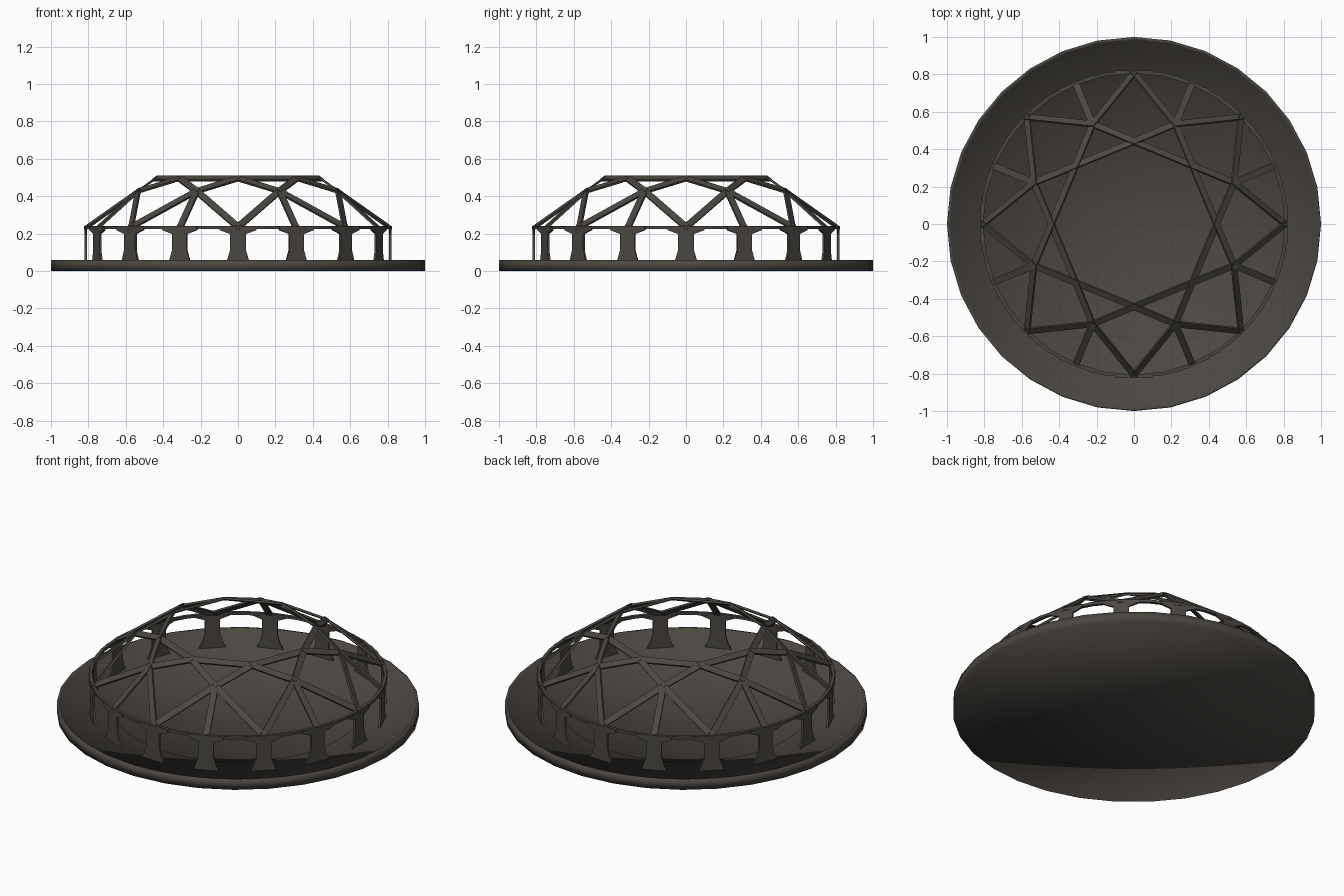
import bpy, bmesh, math
from mathutils import Vector

if "Cube" in bpy.data.objects:
    bpy.data.objects.remove(bpy.data.objects["Cube"])

mat = bpy.data.materials.new("dark_bronze")
mat.diffuse_color = (0.070, 0.062, 0.053, 1)
mat.use_nodes = True
mat.node_tree.nodes["Principled BSDF"].inputs["Base Color"].default_value = mat.diffuse_color


def finish(bm, name, smooth=False):
    bmesh.ops.remove_doubles(bm, verts=bm.verts, dist=1e-5)
    bmesh.ops.recalc_face_normals(bm, faces=bm.faces)
    for f in bm.faces:
        f.smooth = smooth
    me = bpy.data.meshes.new(name)
    bm.to_mesh(me)
    bm.free()
    me.materials.append(mat)
    ob = bpy.data.objects.new(name, me)
    bpy.context.collection.objects.link(ob)
    return ob


def lathe(name, profile, sides, closed=False, smooth=False):
    bm = bmesh.new()
    vs = [bm.verts.new((r, 0, z)) for r, z in profile]
    pairs = list(zip(vs, vs[1:])) + ([(vs[-1], vs[0])] if closed else [])
    edges = [bm.edges.new(p) for p in pairs]
    bmesh.ops.spin(bm, geom=vs + edges, cent=(0, 0, 0), axis=(0, 0, 1),
                   angle=2 * math.pi, steps=sides, use_merge=False)
    return finish(bm, name, smooth)


def polar(r, deg, z):
    a = math.radians(deg)
    return Vector((r * math.cos(a), r * math.sin(a), z))


def prism(bm, front, offset):
    # Extrude a flat outline along an offset
    a = [bm.verts.new(p) for p in front]
    b = [bm.verts.new(p + offset) for p in front]
    bm.faces.new(a)
    bm.faces.new(b[::-1])
    n = len(a)
    for i in range(n):
        j = (i + 1) % n
        bm.faces.new((a[i], b[i], b[j], a[j]))


def bar(bm, p, q, width=0.036, thick=0.012):
    # Flat strut lying along the dome surface
    d = (q - p).normalized()
    m = (p + q) / 2
    out = Vector((m.x, m.y, m.z + 0.1))
    side = d.cross(out).normalized() * width / 2
    nrm = side.cross(d).normalized()
    if nrm.dot(out) < 0:
        nrm = -nrm
    p, q = p - d * 0.008, q + d * 0.008
    prism(bm, [p + side, q + side, q - side, p - side], -nrm * thick)


# Round dished base with a thin lip
lathe("base_dish", [(0, 0), (1, 0), (1, 0.06), (0.985, 0.06), (0.978, 0.035),
                    (0.68, 0.022), (0.672, 0.012), (0, 0.012)], 32, smooth=True)

# Ring beam carrying the dome
lathe("ring_beam", [(0.806, 0.224), (0.824, 0.224), (0.824, 0.24), (0.806, 0.24)],
      32, closed=True)

# Sixteen flared columns
half = [(0.078, 0.02), (0.058, 0.06), (0.043, 0.11), (0.043, 0.198),
        (0.10, 0.219), (0.10, 0.238)]
outline = half + [(-u, z) for u, z in reversed(half)]
bm = bmesh.new()
for k in range(16):
    radial = polar(1, 22.5 * k, 0)
    tang = polar(1, 22.5 * k + 90, 0)
    pts = [radial * 0.808 + tang * u + Vector((0, 0, z)) for u, z in outline]
    prism(bm, pts, radial * 0.012)
finish(bm, "columns")

# Star lattice dome: top octagon, star points and struts down to the ring
bm = bmesh.new()
for k in range(8):
    a = 45 * k
    top, top2 = polar(0.445, a, 0.5), polar(0.445, a + 45, 0.5)
    star = polar(0.583, a + 22.5, 0.432)
    bar(bm, top, top2)
    bar(bm, top, star)
    bar(bm, top2, star)
    for b in (a, a + 22.5, a + 45):
        bar(bm, star, polar(0.814, b, 0.238))
finish(bm, "dome_lattice")
